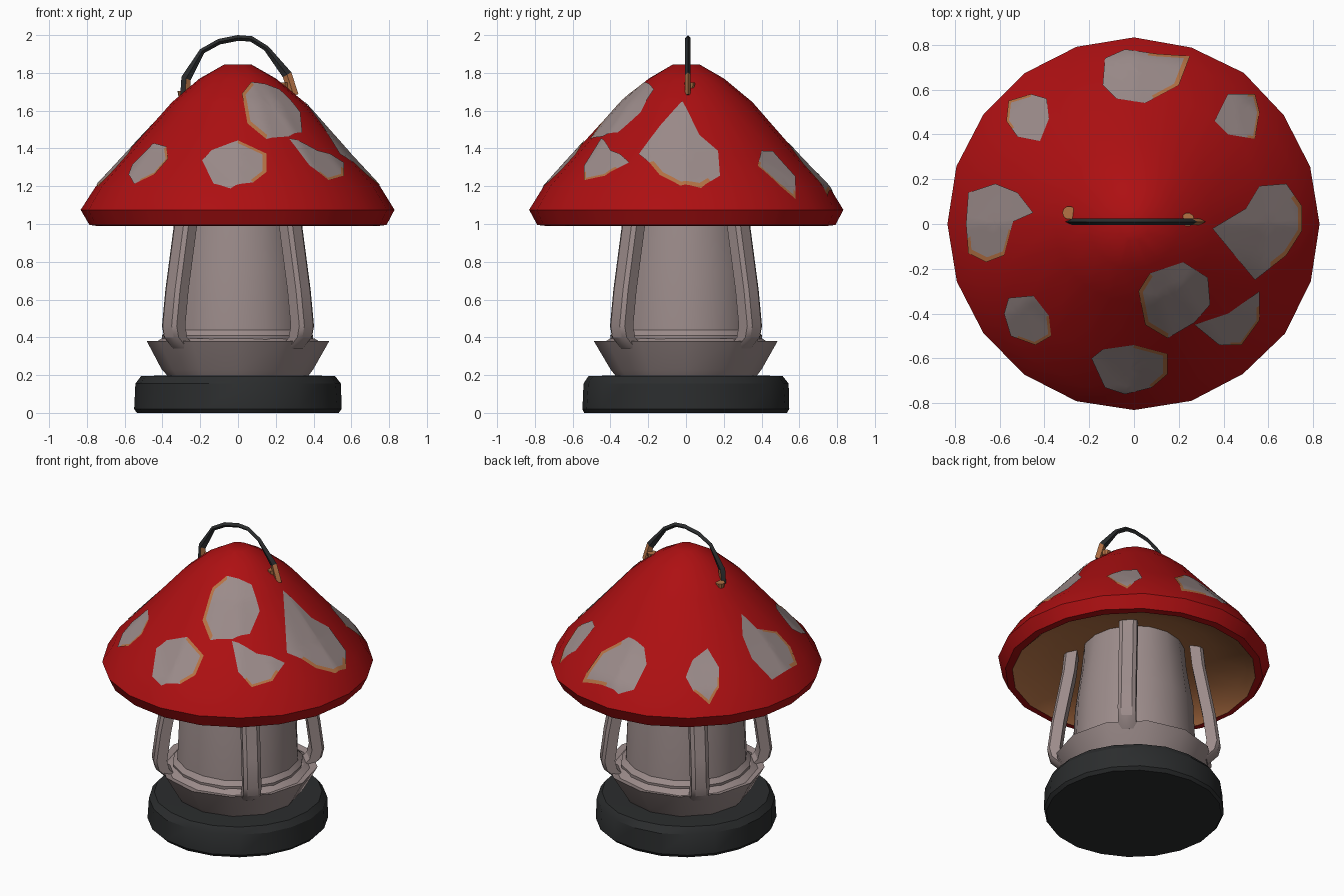
import bpy, bmesh, math, random
from mathutils import Vector
from mathutils.bvhtree import BVHTree

if "Cube" in bpy.data.objects:
    bpy.data.objects.remove(bpy.data.objects["Cube"])

random.seed(4)


def material(name, rgb):
    m = bpy.data.materials.new(name)
    m.diffuse_color = (*rgb, 1)
    m.use_nodes = True
    m.node_tree.nodes["Principled BSDF"].inputs["Base Color"].default_value = m.diffuse_color
    return m


RED = material("cap red", (0.42, 0.005, 0.006))
GREY = material("warm grey", (0.33, 0.26, 0.255))
ORANGE = material("copper orange", (0.46, 0.17, 0.06))
BLACK = material("charcoal", (0.024, 0.026, 0.027))


def finish(name, bm, mats, angle=30):
    bmesh.ops.recalc_face_normals(bm, faces=bm.faces)
    me = bpy.data.meshes.new(name)
    bm.to_mesh(me)
    bm.free()
    ob = bpy.data.objects.new(name, me)
    bpy.context.collection.objects.link(ob)
    for m in mats:
        me.materials.append(m)
    bpy.ops.object.select_all(action='DESELECT')
    bpy.context.view_layer.objects.active = ob
    ob.select_set(True)
    bpy.ops.object.shade_smooth_by_angle(angle=math.radians(angle))
    return ob


def skin(bm, rings, cap=True):
    """Join equal closed rings of points with quads."""
    vs = [[bm.verts.new(p) for p in ring] for ring in rings]
    n = len(vs[0])
    for a, b in zip(vs, vs[1:]):
        for i in range(n):
            bm.faces.new((a[i], a[(i + 1) % n], b[(i + 1) % n], b[i]))
    if cap:
        bm.faces.new(vs[0][::-1])
        bm.faces.new(vs[-1])


def lathe(profile, sides, jitter=0.0):
    """Turn (radius, height) points round z, with slight hand-made wobble."""
    bm = bmesh.new()
    rings = []
    for r, z in profile:
        ring = []
        for i in range(sides):
            a = 2 * math.pi * i / sides
            rr = r + random.uniform(-jitter, jitter)
            ring.append((rr * math.cos(a), rr * math.sin(a), z))
        rings.append(ring)
    skin(bm, rings)
    return bm


# Foot and flared collar
finish("base", lathe([(.535, 0), (.55, .02), (.545, .155), (.515, .195), (.3, .2)], 20, .004), [BLACK])
finish("collar", lathe([(.37, .19), (.40, .23), (.485, .38), (.44, .37), (.40, .395)], 12, .004), [GREY])

# Tapered lantern body
finish("lantern_body", lathe([(.395, .36), (.40, .41), (.375, .44), (.36, .75), (.325, 1.0), (.31, 1.16)], 16, .004), [GREY])

# Four leaning posts on the diagonals
bm = bmesh.new()
for k in range(4):
    a = math.radians(45 + 90 * k)
    out, side = Vector((math.cos(a), math.sin(a), 0)), Vector((-math.sin(a), math.cos(a), 0))
    rings = []
    for r, z in [(.41, .34), (.475, .40), (.49, .46), (.465, .65), (.40, 1.0), (.385, 1.14)]:
        c = out * r + Vector((0, 0, z))
        rings.append([c + out * (u * .04) + side * (v * .055)
                      for u, v in [(-1, -1), (.6, -1), (1, -.6), (1, .6), (.6, 1), (-1, 1)]])
    skin(bm, rings)
finish("posts", bm, [GREY])

# Cap shell with hollow underside
bm = lathe([(.07, 1.845), (.2, 1.77), (.35, 1.645), (.6, 1.365), (.755, 1.2), (.83, 1.075),
            (.79, .995), (.745, .99), (.68, 1.05), (.5, 1.11), (.3, 1.15)], 20, .004)
cap_tree = BVHTree.FromBMesh(bm)
for f in bm.faces:
    c = f.calc_center_median()
    if c.z < 1.16 and math.hypot(c.x, c.y) < .74:
        f.material_index = 1
finish("cap", bm, [RED, ORANGE], 35)


def spot(name, rim_angle, outline):
    """Thin patch laid on the cap; the rim is orange towards rim_angle."""
    pts = [Vector(p) for p in outline]
    mid = sum(pts, Vector((0, 0))) / len(pts)
    edge = []
    for i, p in enumerate(pts):
        q = pts[(i + 1) % len(pts)]
        edge += [p.lerp(q, t / 4) for t in range(4)]
    rim = Vector((math.cos(math.radians(rim_angle)), math.sin(math.radians(rim_angle))))
    bm = bmesh.new()
    rings = []
    for t in (.08, .3, .5, .7, .88, 1):
        ring = []
        for e in edge:
            p = mid.lerp(e, t)
            hit, nor, _, _ = cap_tree.ray_cast(Vector((p.x, p.y, 3)), Vector((0, 0, -1)))
            ring.append(hit + Vector((0, 0, .008)))
        rings.append(ring)
    skin(bm, rings, cap=False)
    bm.faces.new([v for v in bm.verts][:len(edge)])
    bm.normal_update()
    n = len(edge)
    bm.faces.ensure_lookup_table()
    for i, f in enumerate(bm.faces):
        d = f.calc_center_median().xy - mid
        if 4 * n <= i < 5 * n and d.normalized().dot(rim) > .45:
            f.material_index = 1
    finish(name, bm, [GREY, ORANGE])


spot("spot_back", 0, [(-.14, .62), (-.13, .74), (-.04, .78), (.1, .76), (.25, .75), (.2, .62), (.05, .54), (-.08, .56)])
spot("spot_back_left", 150, [(-.57, .46), (-.56, .55), (-.46, .58), (-.39, .56), (-.38, .47), (-.42, .37), (-.52, .39)])
spot("spot_back_right", 0, [(.36, .46), (.42, .58), (.54, .58), (.56, .5), (.54, .38), (.42, .40)])
spot("spot_left", -90, [(-.75, 0), (-.74, .14), (-.62, .18), (-.52, .14), (-.45, .05), (-.54, .01), (-.58, -.14), (-.66, -.17), (-.74, -.13)])
spot("spot_front_left", -50, [(-.58, -.4), (-.56, -.33), (-.45, -.32), (-.38, -.41), (-.37, -.5), (-.44, -.54), (-.55, -.5)])
spot("spot_front", 20, [(-.19, -.6), (-.14, -.56), (0, -.54), (.15, -.58), (.15, -.67), (.08, -.73), (-.04, -.76), (-.13, -.73)])
spot("spot_upper", 200, [(.02, -.3), (.07, -.22), (.22, -.17), (.33, -.24), (.34, -.36), (.27, -.44), (.15, -.51), (.05, -.45)])
spot("spot_front_right", -30, [(.27, -.45), (.42, -.4), (.56, -.3), (.56, -.43), (.48, -.54), (.38, -.54)])
spot("spot_right", -20, [(.35, -.02), (.5, .07), (.56, .17), (.68, .18), (.75, .08), (.75, -.03), (.68, -.14), (.54, -.25)])

# Arched carrying handle with copper lower ends
path = [(-.28, 1.68), (-.275, 1.77), (-.19, 1.915), (-.1, 1.965), (0, 1.985), (.07, 1.98),
        (.15, 1.93), (.26, 1.79), (.295, 1.68)]
bm = bmesh.new()
rings = []
for i, (x, z) in enumerate(path):
    a, b = path[max(i - 1, 0)], path[min(i + 1, len(path) - 1)]
    t = Vector((b[0] - a[0], 0, b[1] - a[1])).normalized()
    n, c = Vector((-t.z, 0, t.x)), Vector((x, .01, z))
    w = .026 if i in (0, 1, 7, 8) else .015
    rings.append([c + n * w, c + Vector((0, .014, 0)), c - n * w, c - Vector((0, .014, 0))])
skin(bm, rings)
for f in bm.faces:
    c = f.calc_center_median()
    if c.z < 1.75 and abs(c.x) < .29:
        f.material_index = 1
finish("handle", bm, [BLACK, ORANGE])

# Copper studs where the handle meets the cap
bm = bmesh.new()
for x, y in [(-.29, .05), (.24, .02)]:
    hit, nor, _, _ = cap_tree.ray_cast(Vector((x, y, 3)), Vector((0, 0, -1)))
    rot = Vector((0, 0, 1)).rotation_difference(nor if nor.z > 0 else -nor).to_matrix().to_4x4()
    rot.translation = hit
    bmesh.ops.create_cone(bm, cap_ends=True, segments=10, radius1=.03, radius2=.025, depth=.03, matrix=rot)
finish("handle_studs", bm, [ORANGE])
